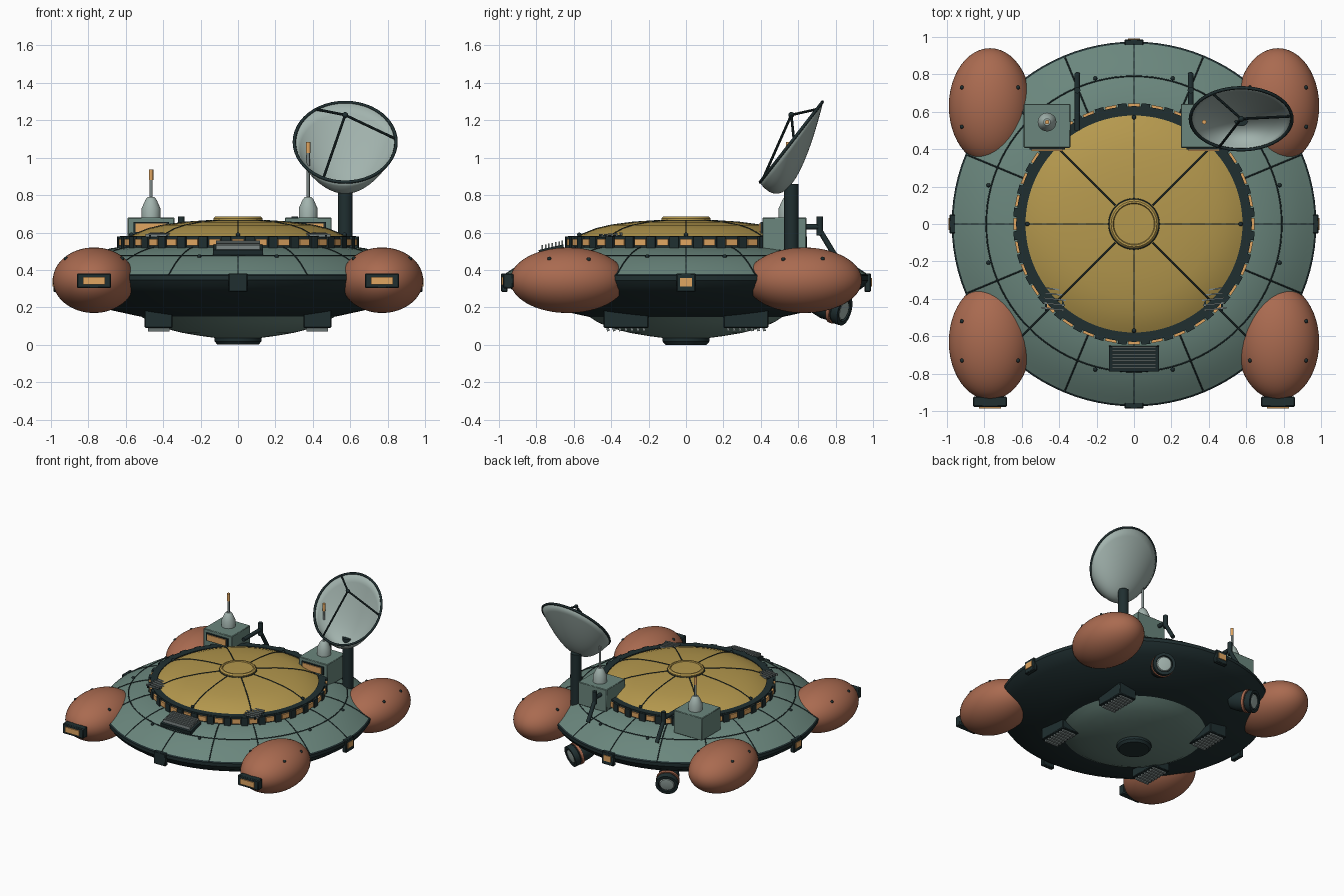
import bpy, bmesh, math
from mathutils import Vector, Matrix

if "Cube" in bpy.data.objects:
    bpy.data.objects.remove(bpy.data.objects["Cube"])

def mat(name, rgb):
    m = bpy.data.materials.new(name)
    m.diffuse_color = (*rgb, 1)
    m.use_nodes = True
    m.node_tree.nodes["Principled BSDF"].inputs["Base Color"].default_value = m.diffuse_color
    return m

GREEN = mat("hull_green", (.145, .24, .205))
RUST = mat("pod_rust", (.40, .145, .08))
GOLD = mat("dome_gold", (.46, .315, .075))
DARK = mat("dark_trim", (.014, .028, .030))
PALE = mat("pale_grey", (.36, .45, .42))
METAL = mat("slat_grey", (.20, .24, .235))
AMBER = mat("amber_light", (.75, .38, .12))

def finish(name, bm, m, angle=35):
    bmesh.ops.recalc_face_normals(bm, faces=bm.faces)
    me = bpy.data.meshes.new(name)
    for f in bm.faces:
        f.smooth = True
    bm.to_mesh(me)
    bm.free()
    me.set_sharp_from_angle(angle=math.radians(angle))
    me.materials.append(m)
    ob = bpy.data.objects.new(name, me)
    bpy.context.collection.objects.link(ob)
    return ob

def box(name, c, s, m, rz=0, rx=0, bevel=0):
    bm = bmesh.new()
    bmesh.ops.create_cube(bm, size=1)
    bmesh.ops.scale(bm, vec=s, verts=bm.verts)
    ob = finish(name, bm, m)
    ob.matrix_world = Matrix.Translation(c) @ Matrix.Rotation(rz, 4, 'Z') @ Matrix.Rotation(rx, 4, 'X')
    if bevel:
        b = ob.modifiers.new("edge", 'BEVEL')
        b.width, b.segments = bevel, 1
    return ob

def lathe(name, profile, m, steps=96, at=(0, 0, 0), axis=(0, 0, 1)):
    bm = bmesh.new()
    vs = [bm.verts.new((r, 0, z)) for r, z in profile]
    es = [bm.edges.new(p) for p in zip(vs, vs[1:])]
    bmesh.ops.spin(bm, geom=vs + es, cent=(0, 0, 0), axis=(0, 0, 1), angle=math.tau, steps=steps)
    bmesh.ops.remove_doubles(bm, verts=bm.verts, dist=1e-5)
    ob = finish(name, bm, m)
    q = Vector((0, 0, 1)).rotation_difference(Vector(axis))
    ob.matrix_world = Matrix.Translation(at) @ q.to_matrix().to_4x4()
    return ob

def rod(name, a, b, r, m, steps=12):
    a, b = Vector(a), Vector(b)
    h = (b - a).length
    return lathe(name, [(0, 0), (r, 0), (r, h), (0, h)], m, steps, a, (b - a).normalized())

def tube(name, pts, r, m, cyclic=False):
    cu = bpy.data.curves.new(name, 'CURVE')
    cu.dimensions = '3D'
    cu.bevel_depth, cu.bevel_resolution, cu.use_fill_caps = r, 1, True
    sp = cu.splines.new('POLY')
    sp.points.add(len(pts) - 1)
    for p, co in zip(sp.points, pts):
        p.co = (*co, 1)
    sp.use_cyclic_u = cyclic
    cu.materials.append(m)
    ob = bpy.data.objects.new(name, cu)
    bpy.context.collection.objects.link(ob)
    return ob

def ball(name, c, s, m, u=12, v=8):
    bm = bmesh.new()
    bmesh.ops.create_uvsphere(bm, u_segments=u, v_segments=v, radius=1)
    bmesh.ops.scale(bm, vec=s, verts=bm.verts)
    ob = finish(name, bm, m, 60)
    ob.location = c
    return ob

def polar(r, a, z):
    return (r * math.cos(a), r * math.sin(a), z)

# Saucer hull
upper = [(.60, .525), (.68, .512), (.75, .492), (.82, .463), (.88, .432), (.93, .40), (.967, .375)]
lathe("upper_hull", [(0, .525)] + upper, GREEN)
lathe("lower_hull", [(.965, .378), (.975, .37), (.975, .345), (.95, .31), (.90, .275), (.80, .228),
                     (.68, .185), (.52, .15), (0, .15)], DARK)
lathe("belly", [(.52, .152), (.47, .12), (.40, .09), (.30, .064), (.20, .047), (.11, .035), (0, .035)], GREEN)
lathe("belly_hatch", [(0, .04), (.125, .04), (.125, .018), (.11, 0), (0, 0)], DARK, 48)

# Dome with cap
dome = [(.59, .57), (.55, .592), (.48, .62), (.40, .639), (.28, .655), (.14, .664)]
lathe("dome", dome + [(0, .666)], GOLD)
lathe("dome_cap", [(.132, .655), (.132, .675), (.122, .685), (.112, .685), (.108, .678), (0, .68)], GOLD, 48)
tube("cap_seam", [polar(.134, i * math.tau / 48, .664) for i in range(48)], .004, DARK, True)

# Panel seams
for i in range(8):
    a = i * math.tau / 8
    tube("dome_seam", [polar(r, a, z) for r, z in dome], .004, DARK)
for i in range(16):
    a = i * math.tau / 16
    tube("hull_seam", [polar(r, a, z) for r, z in upper], .004, DARK)
tube("hull_ring_seam", [polar(.79, i * math.tau / 96, .476) for i in range(96)], .004, DARK, True)

# Window ring
lathe("window_ring", [(.58, .51), (.63, .51), (.63, .582), (.58, .582), (.58, .51)], DARK)
for i in range(32):
    a = i * math.tau / 32
    box("ring_window", polar(.633, a, .548), (.02, .062, .036), AMBER, a)
    b = a + math.tau / 64
    box("ring_post", polar(.634, b, .546), (.025, .048, .066), DARK, b)

# Bolts on hull and dome edge
for k in range(4):
    ball("dome_bolt", polar(.57, k * math.pi / 2, .588), (.012,) * 3, DARK)
    for d in (-1, 1):
        ball("hull_bolt", polar(.805, k * math.pi / 2 + d * .26, .472), (.011,) * 3, DARK)

# Corner pods with bolts, front pods carry lamps
for sx in (-1, 1):
    for sy in (-1, 1):
        px, py, pz = .77 * sx, .63 * sy, .345
        ball("pod", (px, py, pz), (.22, .31, .175), RUST, 48, 32)
        for ox, oy in ((.15, .1), (.15, -.11), (-.15, .1)):
            oz = .175 * math.sqrt(1 - (ox / .22) ** 2 - (oy / .31) ** 2)
            ball("pod_bolt", (px + ox * sx, py + oy * sy, pz + oz), (.011,) * 3, DARK)
    box("pod_lamp_housing", (.77 * sx, -.95, .342), (.182, .055, .08), DARK, bevel=.006)
    box("pod_lamp", (.77 * sx, -.98, .342), (.12, .012, .042), AMBER)

# Rim clamps, with lights on all but the front
for k in range(4):
    a = k * math.pi / 2
    box("rim_clamp", polar(.97, a, .332), (.034, .102, .10), DARK, a, bevel=.005)
    if k != 3:
        box("rim_light", polar(.988, a, .335), (.01, .065, .045), AMBER, a)

# Rear thrusters
for sx in (-1, 1):
    ax = Vector((sx * .43, .86, -.26)).normalized()
    p = Vector((sx * .37, .74, .215))
    lathe("thruster", [(0, -.06), (.06, -.06), (.075, 0), (.075, .08), (.082, .085), (.082, .125),
                       (.06, .125), (.06, .11), (0, .11)], DARK, 32, p, ax)
    lathe("thruster_band", [(.07, .055), (.085, .055), (.085, .075), (.07, .075)], RUST, 32, p, ax)
    lathe("thruster_lens", [(.056, .11), (.05, .122), (0, .13)], PALE, 32, p, ax)

# Equipment boxes with antennas and rear support arms
for x, top in ((-.465, .88), (.375, 1.025)):
    box("equipment_box", (x, .525, .59), (.25, .235, .18), GREEN, bevel=.004)
    box("box_window_frame", (x, .405, .625), (.19, .014, .062), DARK)
    box("box_window", (x, .397, .625), (.165, .012, .046), AMBER)
    lathe("antenna_base", [(.05, .675), (.05, .73), (.03, .775), (.018, .79), (0, .79)], PALE, 24, (x, .545, 0))
    rod("antenna_rod", (x, .545, .78), (x, .545, top), .009, METAL)
    rod("antenna_tip", (x, .545, top), (x, .545, top + .058), .012, AMBER)
for sx in (-1, 1):
    x = .303 * sx
    rod("arm_beam", (x, .50, .63), (x, .72, .63), .015, DARK)
    rod("arm_post", (x, .715, .585), (x, .715, .685), .017, DARK)
    rod("arm_brace", (x, .715, .61), (x, .80, .47), .015, DARK)

# Dish: an inclined rim with a bowl hanging straight down from it
C, R = Vector((.573, .5625, 1.083)), .272
U = Vector((0, .61, .785)) 
def dish_pt(s, t, depth=.22):
    return C + R * s * (Vector((math.cos(t), 0, 0)) + U * math.sin(t)) - Vector((0, 0, depth * (1 - s * s)))
bm = bmesh.new()
N, K = 48, 10
rings = [[bm.verts.new(dish_pt(j / K, i * math.tau / N)) for i in range(N)] for j in range(1, K + 1)]
apex = bm.verts.new(dish_pt(0, 0))
for i in range(N):
    n = (i + 1) % N
    bm.faces.new((apex, rings[0][i], rings[0][n]))
    for lo, hi in zip(rings, rings[1:]):
        bm.faces.new((lo[i], hi[i], hi[n], lo[n]))
dish = finish("dish", bm, PALE, 60)
shell = dish.modifiers.new("shell", 'SOLIDIFY')
shell.thickness, shell.offset = .008, 0
tube("dish_rim", [dish_pt(1, i * math.tau / N) for i in range(N)], .009, DARK, True)
feed = C + Vector((0, 0, .145))
for k in range(3):
    rod("feed_strut", dish_pt(1, k * math.tau / 3 + .08), feed, .007, DARK, 8)
ball("dish_feed", feed, (.016,) * 3, DARK)
rod("dish_mast", (.573, .563, .42), (.573, .563, .86), .039, DARK, 24)

# Front grille
box("grille_frame", (0, -.715, .492), (.265, .135, .06), DARK, rx=.22)
for i in range(7):
    y = -.66 - i * .018
    box("grille_slat", (0, y, .525 + (y + .715) * .22), (.235, .008, .04), METAL)

# Rungs at the front corners of the window ring
for sx in (-1, 1):
    for i in range(5):
        y = -.35 - i * .026
        box("rung", (sx * (.41 + .006 * i), y, .592 - i * .002), (.12, .008, .014), METAL, sx * .12)
    for d in (-.045, .045):
        box("rung_rail", (sx * .425 + d, -.405, .578), (.01, .12, .016), DARK)

# Underside vents
for sx in (-1, 1):
    for sy in (-1, 1):
        box("vent_box", (.425 * sx, .32 * sy, .145), (.15, .24, .11), DARK, bevel=.005)
        for i in range(7):
            box("vent_slat", (.425 * sx, (.225 + i * .032) * sy, .084), (.115, .014, .022), METAL, rx=.3)
